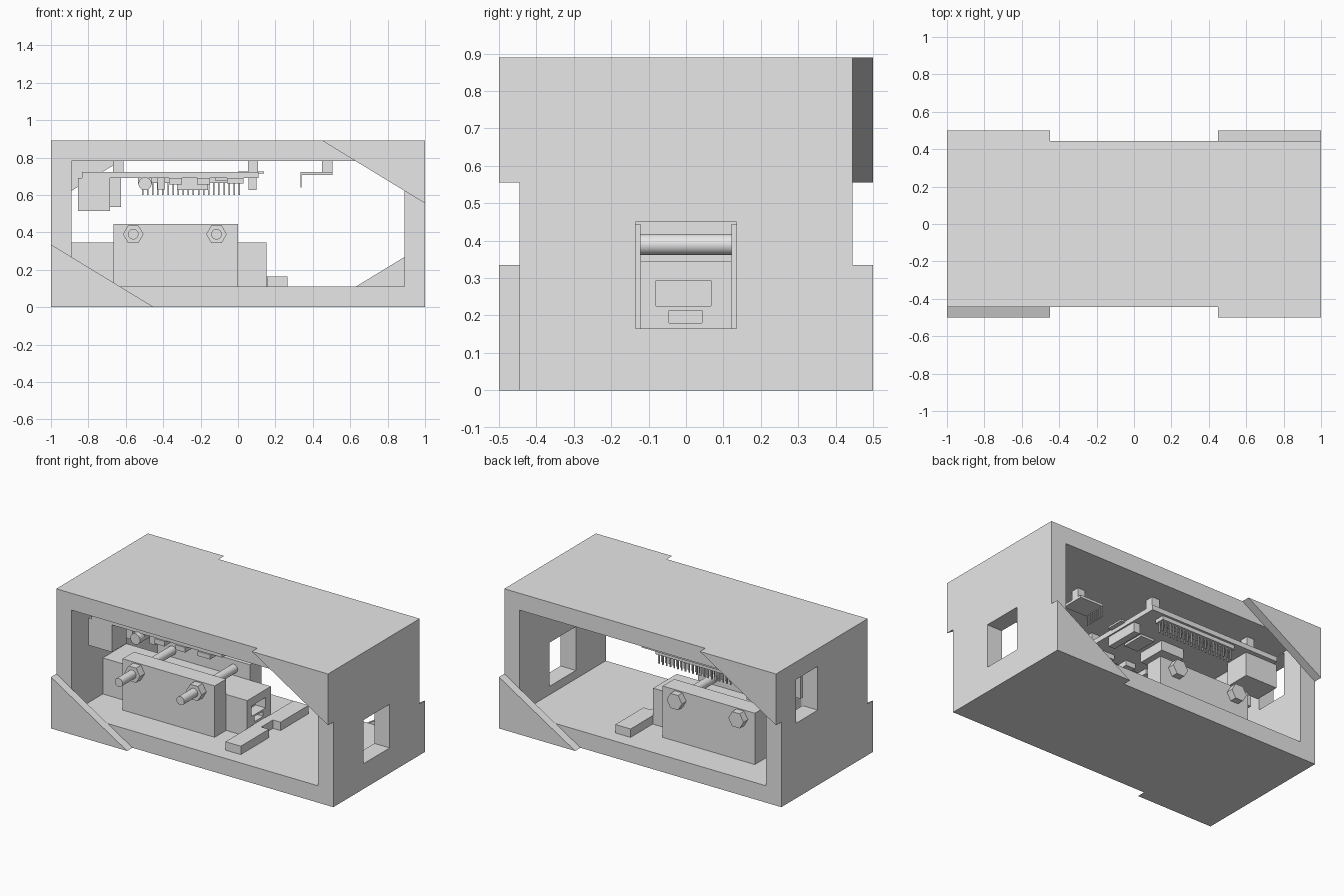
import bpy, bmesh, math
from mathutils import Matrix, Vector

old = bpy.data.objects.get("Cube")
if old:
    bpy.data.objects.remove(old, do_unlink=True)

GREY = (0.8, 0.8, 0.8, 1)
grey = bpy.data.materials.new("light grey")
grey.use_nodes = True
grey.diffuse_color = GREY
grey.node_tree.nodes["Principled BSDF"].inputs["Base Color"].default_value = GREY


def finish(name, bm):
    bmesh.ops.recalc_face_normals(bm, faces=bm.faces)
    mesh = bpy.data.meshes.new(name)
    bm.to_mesh(mesh)
    bm.free()
    mesh.materials.append(grey)
    ob = bpy.data.objects.new(name, mesh)
    bpy.context.collection.objects.link(ob)
    return ob


def add_box(bm, x, y, z):
    size = Vector((x[1] - x[0], y[1] - y[0], z[1] - z[0]))
    mid = Vector((sum(x), sum(y), sum(z))) / 2
    bmesh.ops.create_cube(bm, size=1, matrix=Matrix.Translation(mid) @ Matrix.Diagonal(size).to_4x4())


def box(name, x, y, z):
    bm = bmesh.new()
    add_box(bm, x, y, z)
    return finish(name, bm)


def prism(name, outline, y):
    """Extrude an x-z outline between two y values."""
    bm = bmesh.new()
    face = bm.faces.new([bm.verts.new((px, y[0], pz)) for px, pz in outline])
    out = bmesh.ops.extrude_face_region(bm, geom=[face])
    verts = [g for g in out["geom"] if isinstance(g, bmesh.types.BMVert)]
    bmesh.ops.translate(bm, verts=verts, vec=(0, y[1] - y[0], 0))
    return finish(name, bm)


def rod(name, x, z, r, y, sides=32):
    """Cylinder or hexagon along y, with a corner pointing along x."""
    bm = bmesh.new()
    bmesh.ops.create_cone(bm, cap_ends=True, segments=sides, radius1=r, radius2=r, depth=y[1] - y[0])
    turn = Matrix.Rotation(math.pi / 2, 4, 'X')
    if sides == 6:
        spin = 0 if any(abs(v.co.y) < 1e-5 for v in bm.verts) else math.pi / 6
        turn = turn @ Matrix.Rotation(spin, 4, 'Z')
    bm.transform(Matrix.Translation((x, sum(y) / 2, z)) @ turn)
    if sides > 6:
        for f in bm.faces:
            f.smooth = len(f.verts) == 4
    return finish(name, bm)


def cut(ob, cutters):
    """Subtract the cutters and keep only the result."""
    for c in cutters:
        mod = ob.modifiers.new("cut", 'BOOLEAN')
        mod.operation, mod.solver, mod.object = 'DIFFERENCE', 'EXACT', c
    graph = bpy.context.evaluated_depsgraph_get()
    mesh = bpy.data.meshes.new_from_object(ob.evaluated_get(graph))
    ob.modifiers.clear()
    ob.data = mesh
    for c in cutters:
        bpy.data.objects.remove(c, do_unlink=True)


# Case: a tube open at front and back, with a window in each end wall
HEIGHT, DEPTH, WALL = 0.89, 0.445, 0.11
case = box("case", (-1, 1), (-DEPTH, DEPTH), (0, HEIGHT))
cut(case, [
    box("hollow", (-1 + WALL, 1 - WALL), (-1, 1), (WALL, HEIGHT - WALL)),
    box("left_window", (0.8, 1.1), (-0.135, 0.135), (0.165, 0.45)),
    box("right_window", (-1.1, -0.8), (0.07, 0.295), (0.49, 0.775)),
])

# Triangular corner plates, diagonal pairs on the front and back
for side, y in (("front", (-0.5, -DEPTH)), ("back", (DEPTH, 0.5))):
    s = 1 if side == "front" else -1
    prism(side + "_lower_corner", [(-s, 0), (-0.45 * s, 0), (-s, 0.335)], y)
    prism(side + "_upper_corner", [(s, HEIGHT), (0.45 * s, HEIGHT), (s, 0.555)], y)

# Clamped unit with sockets in its end
unit = box("clamped_unit", (-0.89, 0.152), (-0.122, 0.122), (WALL, 0.345))
cut(unit, [
    box("socket", (0.08, 0.2), (-0.08, 0.067), (0.225, 0.293)),
    box("small_socket", (0.08, 0.2), (-0.045, 0.043), (0.18, 0.213)),
])

# Clamp blocks and bolts
for side, s in (("front", -1), ("back", 1)):
    box(side + "_clamp_block", (-0.665, 0), sorted((0.122 * s, 0.24 * s)), (WALL, 0.445))
for i, x in enumerate((-0.56, -0.115), 1):
    rod(f"bolt_shaft_{i}", x, 0.39, 0.028, (-0.43, 0.25))
    rod(f"bolt_nut_{i}", x, 0.39, 0.055, (-0.29, -0.24), 6)
    rod(f"bolt_head_{i}", x, 0.39, 0.055, (0.24, 0.285), 6)

# Stop bar on the floor, narrower in the middle
bm = bmesh.new()
for y in ((-0.35, -0.06), (0.06, 0.35)):
    add_box(bm, (0.155, 0.265), y, (WALL, 0.165))
add_box(bm, (0.152, 0.21), (-0.06, 0.06), (WALL, 0.165))
finish("stop_bar", bm)

# Circuit board hung from the ceiling on four posts
box("circuit_board", (-0.835, 0.11), (-0.32, 0.3), (0.69, 0.722))
for x in (-0.64, 0.08):
    for y in (-0.28, 0.265):
        box("board_post", (x - 0.027, x + 0.027), (y - 0.027, y + 0.027), (0.722, 0.78))

# Connectors and chips under the board: name, x, y, lowest z
parts = [
    ("front_port", (-0.855, -0.685), (-0.32, -0.17), 0.513),
    ("middle_port", (-0.855, -0.685), (-0.11, 0.04), 0.513),
    ("network_port", (-0.855, -0.625), (0.1, 0.27), 0.535),
    ("audio_base", (-0.535, -0.46), (-0.3, -0.17), 0.66),
    ("camera_connector", (-0.43, -0.39), (-0.3, -0.06), 0.63),
    ("video_port_one", (-0.37, -0.3), (-0.33, -0.25), 0.657),
    ("video_port_two", (-0.22, -0.15), (-0.33, -0.25), 0.657),
    ("processor", (-0.325, -0.16), (-0.13, 0.06), 0.625),
    ("memory_chip", (-0.12, -0.02), (-0.11, 0.04), 0.675),
    ("power_port", (-0.06, 0.03), (-0.33, -0.25), 0.66),
    ("display_connector", (0.055, 0.1), (-0.11, 0.12), 0.627),
    ("pin_header_base", (-0.525, 0.02), (0.22, 0.285), 0.665),
]
for name, x, y, low in parts:
    box(name, x, y, (low, 0.69))
rod("audio_jack", -0.497, 0.66, 0.035, (-0.35, -0.17))
box("memory_card", (0.0, 0.14), (-0.07, 0.05), (0.714, 0.726))

# Two rows of header pins
bm = bmesh.new()
for i in range(20):
    x = -0.51 + i * 0.0272
    for y in (0.237, 0.267):
        add_box(bm, (x - 0.004, x + 0.004), (y - 0.004, y + 0.004), (0.6, 0.67))
finish("header_pins", bm)

# Small sensor board with its own post and row of pins
box("sensor_board", (0.335, 0.505), (-0.03, 0.12), (0.706, 0.722))
box("sensor_post", (0.45, 0.505), (0.04, 0.095), (0.722, 0.78))
bm = bmesh.new()
for i in range(8):
    y = -0.02 + i * 0.0186
    add_box(bm, (0.333, 0.339), (y - 0.003, y + 0.003), (0.64, 0.71))
finish("sensor_pins", bm)
